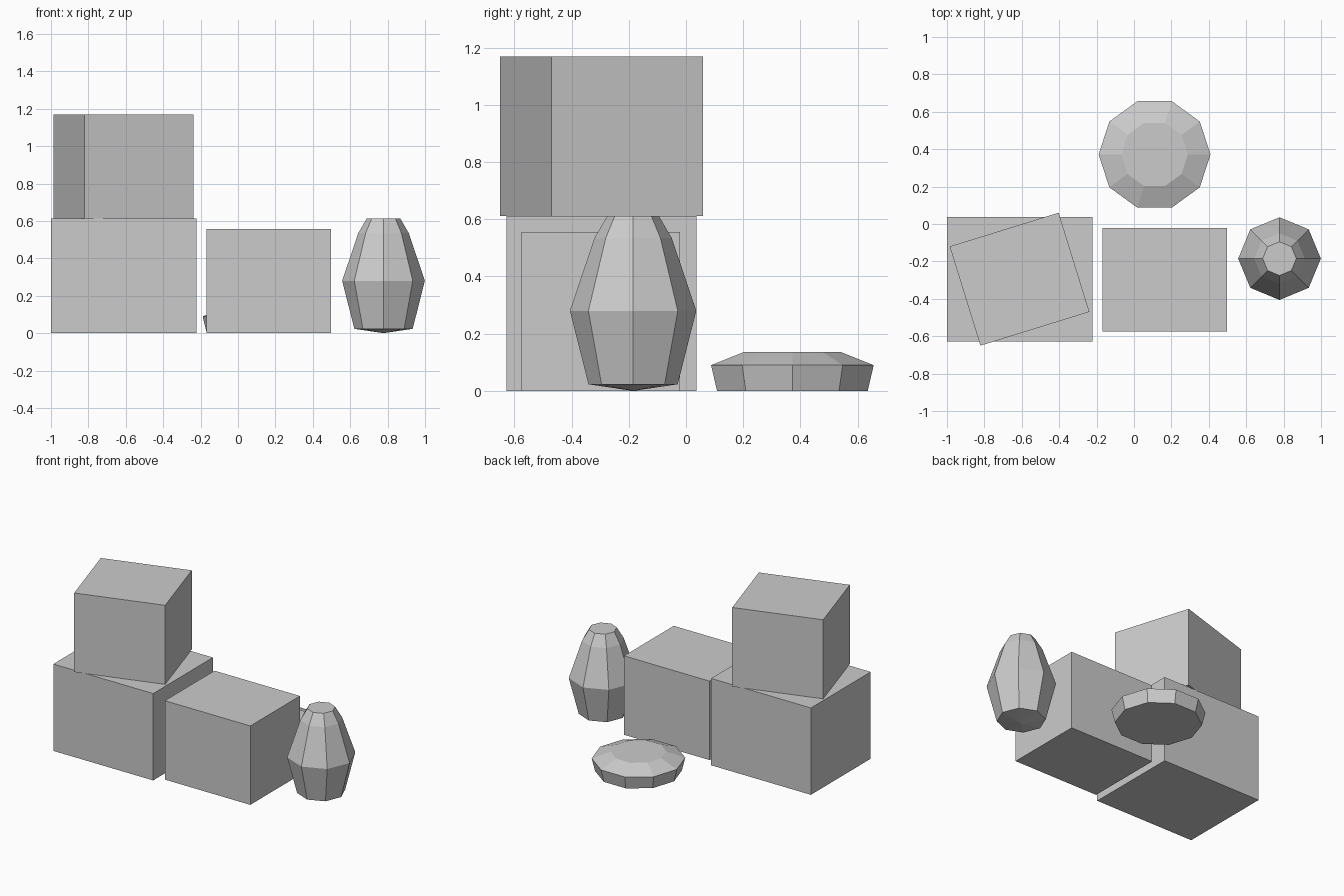
import bpy, bmesh, math

if "Cube" in bpy.data.objects:
    bpy.data.objects.remove(bpy.data.objects["Cube"])

grey = bpy.data.materials.new("plain grey")
grey.diffuse_color = (0.6, 0.6, 0.6, 1)
grey.use_nodes = True
grey.node_tree.nodes["Principled BSDF"].inputs["Base Color"].default_value = grey.diffuse_color


def finish(name, bm, location, angle=0):
    """Turn a bmesh into a flat-shaded grey object."""
    bmesh.ops.recalc_face_normals(bm, faces=bm.faces)
    mesh = bpy.data.meshes.new(name)
    bm.to_mesh(mesh)
    bm.free()
    mesh.materials.append(grey)
    obj = bpy.data.objects.new(name, mesh)
    obj.location = location
    obj.rotation_euler.z = angle
    bpy.context.collection.objects.link(obj)
    return obj


def crate(name, x, y, z, size, angle=0):
    """Box standing on height z."""
    bm = bmesh.new()
    bmesh.ops.create_cube(bm, size=1)
    bmesh.ops.scale(bm, vec=size, verts=bm.verts)
    return finish(name, bm, (x, y, z + size[2] / 2), angle)


def lathe(name, x, y, sides, profile, tip=False):
    """Faceted solid of revolution from (radius, height) rings; tip adds a bottom point at z = 0."""
    bm = bmesh.new()
    rings = []
    for r, z in profile:
        rings.append([bm.verts.new((r * math.cos(2 * math.pi * i / sides),
                                    r * math.sin(2 * math.pi * i / sides), z))
                      for i in range(sides)])
    for low, high in zip(rings, rings[1:]):
        for i in range(sides):
            j = (i + 1) % sides
            bm.faces.new((low[i], low[j], high[j], high[i]))
    bm.faces.new(rings[-1])
    if tip:
        point = bm.verts.new((0, 0, 0))
        for i in range(sides):
            bm.faces.new((rings[0][(i + 1) % sides], rings[0][i], point))
    else:
        bm.faces.new(rings[0][::-1])
    return finish(name, bm, (x, y, 0))


# Crates: two on the ground, one turned and stacked
crate("large_crate", -0.611, -0.295, 0, (0.778, 0.665, 0.612))
crate("medium_crate", 0.165, -0.298, 0, (0.666, 0.553, 0.556))
crate("stacked_crate", -0.612, -0.295, 0.612, (0.61, 0.555, 0.557), math.radians(17.2))

# Eight-sided jar with a shallow pointed base
lathe("jar", 0.778, -0.185, 8,
      [(0.156, 0.023), (0.221, 0.28), (0.135, 0.535), (0.09, 0.612)], tip=True)

# Ten-sided low dish
lathe("dish", 0.11, 0.372, 10, [(0.277, 0), (0.299, 0.09), (0.178, 0.136)])
